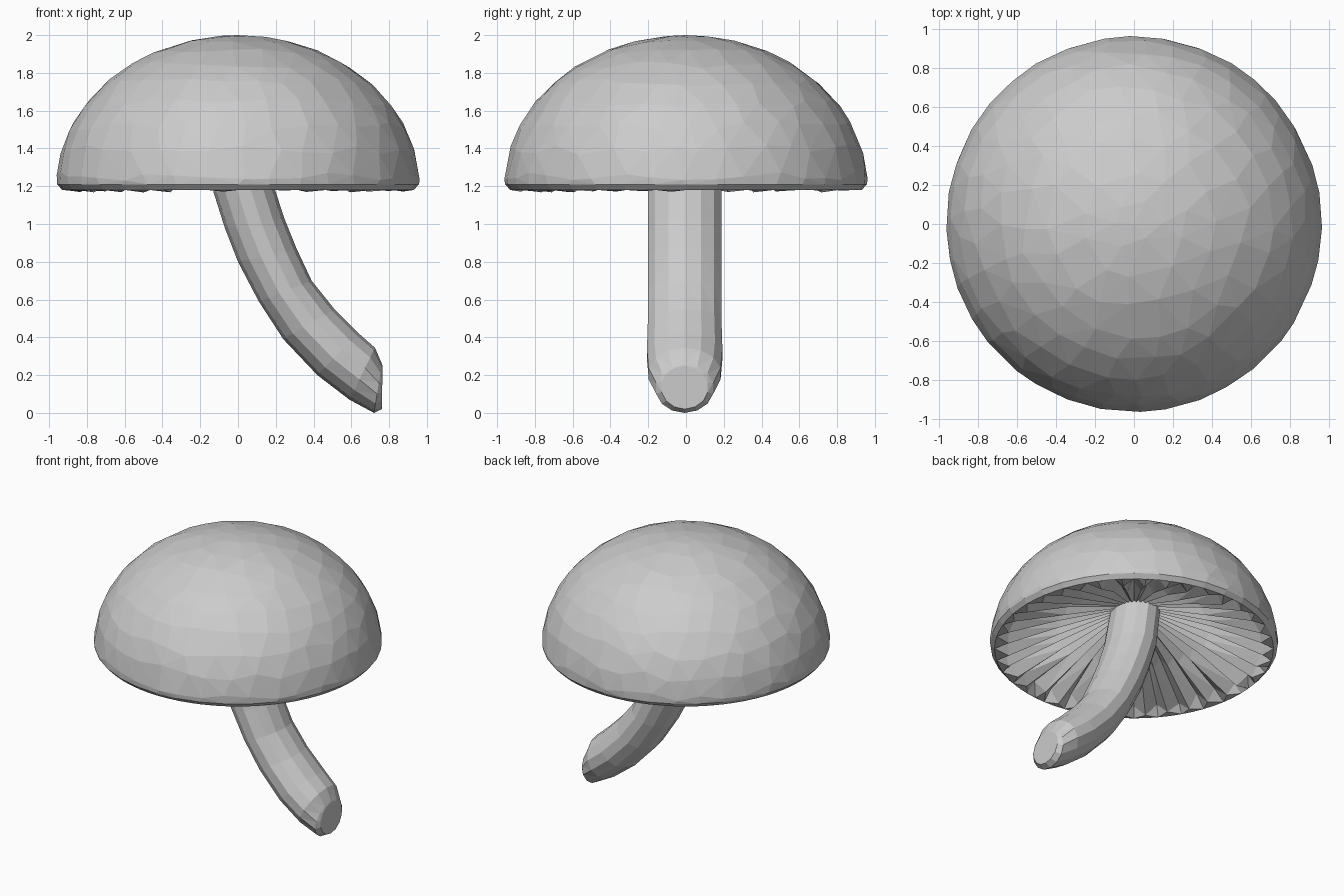
import bpy, bmesh, math, random

if "Cube" in bpy.data.objects:
    bpy.data.objects.remove(bpy.data.objects["Cube"])

random.seed(4)
TAU = 2 * math.pi


def finish(name, bm, triangulate=False):
    if triangulate:
        bmesh.ops.triangulate(bm, faces=bm.faces[:])
    bmesh.ops.recalc_face_normals(bm, faces=bm.faces[:])
    mesh = bpy.data.meshes.new(name)
    bm.to_mesh(mesh)
    bm.free()
    obj = bpy.data.objects.new(name, mesh)
    bpy.context.collection.objects.link(obj)
    return obj


def skin(bm, rings):
    for a, b in zip(rings, rings[1:]):
        n = len(a)
        for i in range(n):
            j = (i + 1) % n
            bm.faces.new((a[i], a[j], b[j], b[i]))


# Cap: scattered points on a dome, wrapped into irregular facets, open below
bm = bmesh.new()
bm.verts.new((0, 0, 2.0))
rows = 9
for k in range(rows):
    lat = math.radians(4 + 79 * k / (rows - 1))
    count = max(6, round(36 * math.cos(lat)))
    for i in range(count):
        t = TAU * (i + 0.5 * (k % 2) + random.uniform(-0.2, 0.2)) / count
        v = lat + random.uniform(-0.035, 0.035)
        r = 0.963 * math.cos(v)
        bm.verts.new((r * math.cos(t), r * math.sin(t), 1.2 + 0.8 * math.sin(v)))
rim = []
for i in range(36):
    t = TAU * i / 36
    bm.verts.new((0.958 * math.cos(t), 0.958 * math.sin(t), 1.21))
    rim.append(bm.verts.new((0.93 * math.cos(t), 0.93 * math.sin(t), 1.18)))
bmesh.ops.convex_hull(bm, input=bm.verts[:])
rim = set(rim)
bottom = [f for f in bm.faces if all(v in rim for v in f.verts)]
bmesh.ops.delete(bm, geom=bottom, context='FACES')
bmesh.ops.delete(bm, geom=[v for v in bm.verts if not v.link_faces], context='VERTS')
finish("cap", bm)

# Gills: radiating zigzag folds rising from the rim to the stem
bm = bmesh.new()
GILLS = 36
rings = []
# radius, valley height, ridge height
for r, valley, ridge in [(0.93, 1.18, 1.18), (0.86, 1.24, 1.175),
                         (0.52, 1.385, 1.315), (0.12, 1.47, 1.46)]:
    ring = []
    for i in range(2 * GILLS):
        t = TAU * i / (2 * GILLS)
        z = ridge if i % 2 else valley
        rr = r
        if 0.2 < r < 0.9:
            z += random.uniform(-0.008, 0.012)
            rr += random.uniform(-0.03, 0.02)
        ring.append(bm.verts.new((rr * math.cos(t), rr * math.sin(t), z)))
    rings.append(ring)
skin(bm, rings)
finish("gills", bm, True)

# Stem: oval sections between its left and right outlines, cut off at the foot
bm = bmesh.new()
SIDES = 14
sections = [
    (-0.17, 1.50, 0.13, 1.52, 0.19), (-0.13, 1.17, 0.19, 1.20, 0.20),
    (-0.07, 0.98, 0.245, 1.03, 0.20), (0.0, 0.80, 0.31, 0.87, 0.20),
    (0.11, 0.59, 0.39, 0.70, 0.20), (0.24, 0.39, 0.51, 0.55, 0.20),
    (0.42, 0.20, 0.64, 0.42, 0.205), (0.59, 0.07, 0.725, 0.345, 0.195),
    (0.72, 0.0, 0.762, 0.26, 0.155), (0.762, 0.02, 0.765, 0.25, 0.125),
]
rings = []
for lx, lz, rx, rz, half in sections:
    ring = []
    for i in range(SIDES):
        t = TAU * i / SIDES
        c, s = math.cos(t) / 2, math.sin(t)
        ring.append(bm.verts.new(((lx + rx) / 2 + c * (rx - lx), half * s - 0.007,
                                  (lz + rz) / 2 + c * (rz - lz))))
    rings.append(ring)
skin(bm, rings)
bm.faces.new(rings[0])
bm.faces.new(rings[-1])
finish("stem", bm, True)
